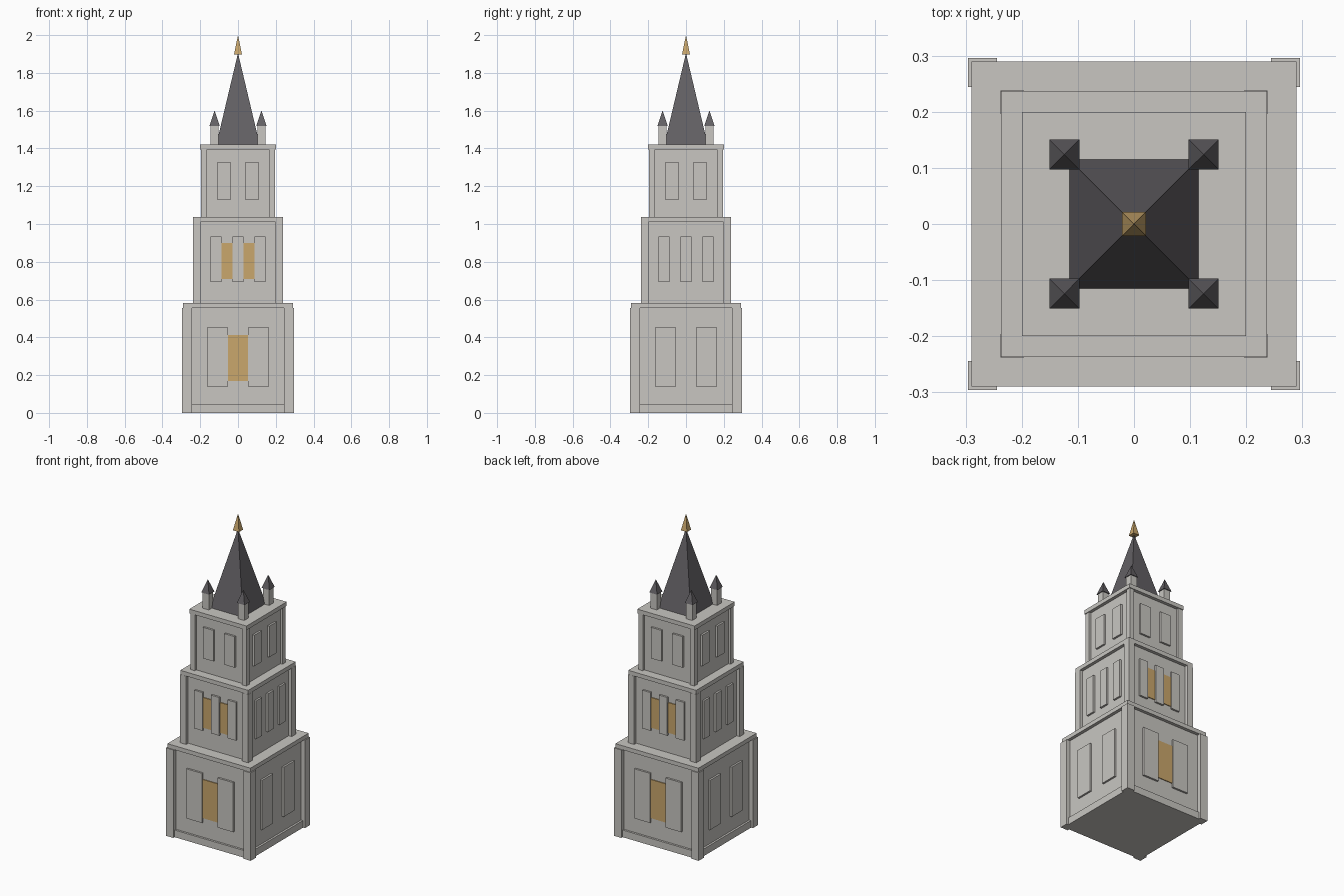
import bpy, bmesh, math
from mathutils import Matrix, Vector

if "Cube" in bpy.data.objects:
    bpy.data.objects.remove(bpy.data.objects["Cube"])


def material(name, rgb):
    m = bpy.data.materials.new(name)
    m.diffuse_color = (*rgb, 1)
    m.use_nodes = True
    m.node_tree.nodes["Principled BSDF"].inputs["Base Color"].default_value = m.diffuse_color
    return m


STONE = material("pale_stone", (0.58, 0.565, 0.535))
SLATE = material("dark_slate", (0.125, 0.118, 0.128))
GOLD = material("gold", (0.585, 0.385, 0.15))


def finish(name, bm, mat):
    bmesh.ops.recalc_face_normals(bm, faces=bm.faces)
    me = bpy.data.meshes.new(name)
    bm.to_mesh(me)
    bm.free()
    me.materials.append(mat)
    ob = bpy.data.objects.new(name, me)
    bpy.context.collection.objects.link(ob)
    return ob


def add_box(bm, lo, hi, turn=0):
    """Box between two corners, turned about the tower axis."""
    lo, hi = Vector(lo), Vector(hi)
    mat = (Matrix.Rotation(turn, 4, 'Z') @ Matrix.Translation((lo + hi) / 2)
           @ Matrix.Diagonal((*(hi - lo), 1)))
    bmesh.ops.create_cube(bm, size=1, matrix=mat)


def add_pyramid(bm, x, y, half, z0, z1):
    mat = (Matrix.Translation((x, y, (z0 + z1) / 2))
           @ Matrix.Rotation(math.pi / 4, 4, 'Z'))
    bmesh.ops.create_cone(bm, cap_ends=True, segments=4, radius1=half * math.sqrt(2),
                          radius2=0, depth=z1 - z0, matrix=mat)


def slab(name, half, z0, z1):
    bm = bmesh.new()
    add_box(bm, (-half, -half, z0), (half, half, z1))
    finish(name, bm, STONE)


def wall_plates(name, half, spans, z0, z1, depth, sides, mat):
    """Plates on the chosen walls; side 0 is the front, 2 the back."""
    bm = bmesh.new()
    for s in sides:
        for a, b in spans:
            add_box(bm, (a, -half - depth, z0), (b, -half + 0.01, z1), s * math.pi / 2)
    finish(name, bm, mat)


CORNERS = [(sx, sy) for sx in (-1, 1) for sy in (-1, 1)]


def tier(name, half, z0, z1, post, panels, pz, golds, gz):
    cornice = z1 - 0.026
    slab(name + "_body", half, z0, cornice)
    slab(name + "_cornice", half + 0.02, cornice, z1)
    # corner posts
    bm = bmesh.new()
    p = post / 2
    for sx, sy in CORNERS:
        cx, cy = sx * half, sy * half
        add_box(bm, (cx - p, cy - p, z0), (cx + p, cy + p, cornice))
    finish(name + "_corner_posts", bm, STONE)
    # raised stone panels on all sides, gold windows on front and back
    wall_plates(name + "_panels", half, panels, *pz, 0.012, range(4), STONE)
    if golds:
        wall_plates(name + "_windows", half, golds, *gz, 0.005, (0, 2), GOLD)


# three stacked tiers
tier("lower_tier", 0.27, 0.0, 0.581, 0.052,
     [(-0.163, -0.054), (0.054, 0.163)], (0.14, 0.453),
     [(-0.054, 0.054)], (0.168, 0.412))
tier("middle_tier", 0.217, 0.581, 1.038, 0.042,
     [(-0.146, -0.088), (-0.029, 0.029), (0.088, 0.146)], (0.693, 0.934),
     [(-0.088, -0.029), (0.029, 0.088)], (0.709, 0.9))
tier("upper_tier", 0.18, 1.038, 1.42, 0.03,
     [(-0.111, -0.038), (0.038, 0.111)], (1.13, 1.326), [], None)
slab("plinth", 0.283, 0.0, 0.045)

# spire and finial
bm = bmesh.new()
add_pyramid(bm, 0, 0, 0.115, 1.42, 1.905)
finish("spire", bm, SLATE)
bm = bmesh.new()
add_pyramid(bm, 0, 0, 0.021, 1.897, 2.0)
finish("finial", bm, GOLD)

# corner pinnacles
shafts, caps = bmesh.new(), bmesh.new()
for sx, sy in CORNERS:
    x, y = sx * 0.124, sy * 0.124
    add_box(shafts, (x - 0.022, y - 0.022, 1.42), (x + 0.022, y + 0.022, 1.52))
    add_pyramid(caps, x, y, 0.027, 1.52, 1.6)
finish("pinnacle_shafts", shafts, STONE)
finish("pinnacle_caps", caps, SLATE)
